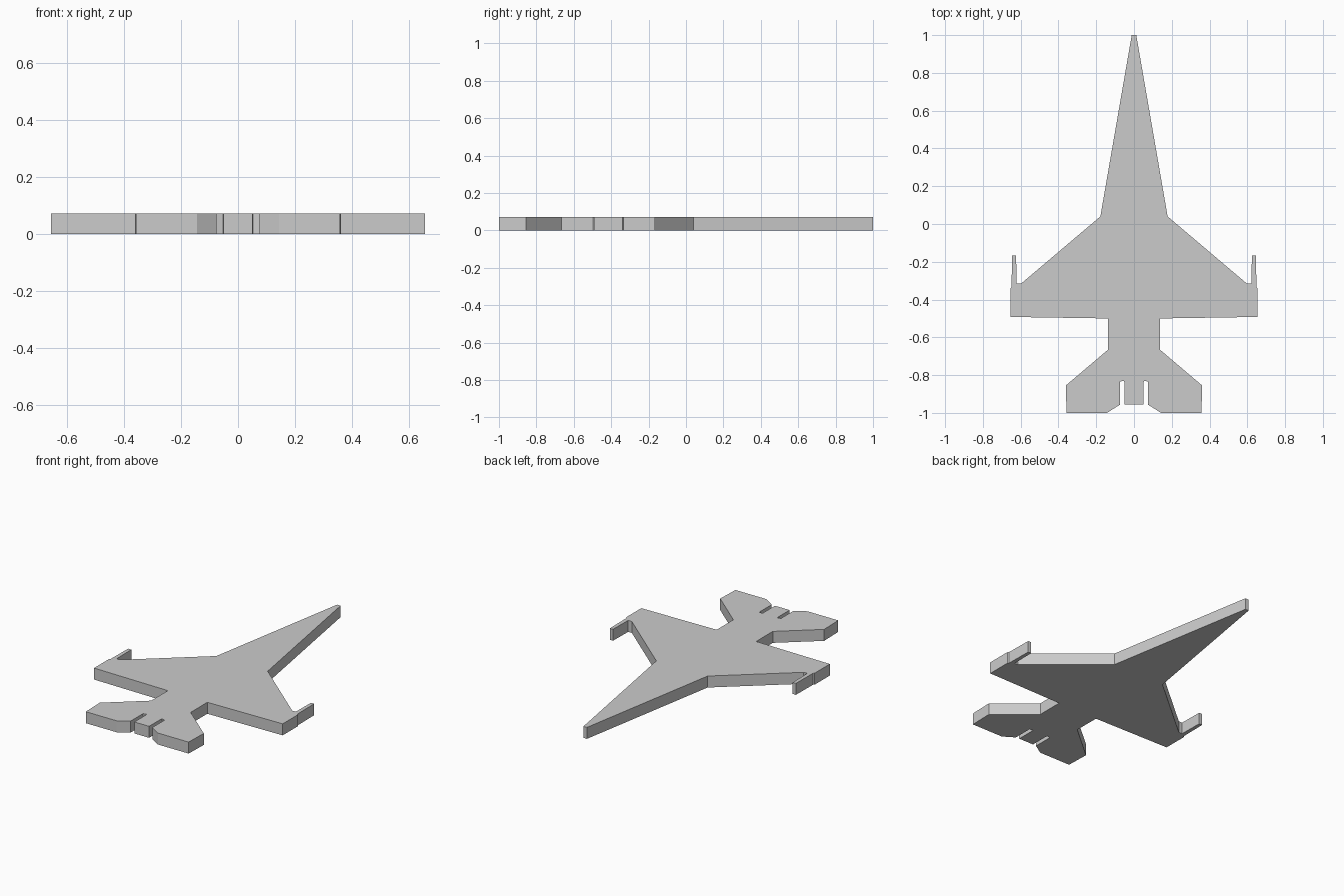
import bpy, bmesh

if "Cube" in bpy.data.objects:
    bpy.data.objects.remove(bpy.data.objects["Cube"])

THICKNESS = 0.072

# Right half of the plan outline, nose to tail
half_outline = [
    (0.012, 1.0), (0.178, 0.04),                                   # nose
    (0.597, -0.315), (0.622, -0.315),                              # wing leading edge
    (0.624, -0.167), (0.646, -0.167), (0.648, -0.335),             # wingtip rail
    (0.655, -0.34), (0.655, -0.492), (0.137, -0.5),                # wing trailing edge
    (0.137, -0.665), (0.361, -0.855), (0.357, -1.0),               # tailplane
    (0.143, -1.0), (0.075, -0.957),
    (0.075, -0.834), (0.053, -0.83), (0.051, -0.84), (0.051, -0.955),  # slot beside nozzle
]

# Mirror the half outline into a closed loop and extrude it
outline = half_outline + [(-x, y) for x, y in reversed(half_outline)]
bm = bmesh.new()
face = bm.faces.new([bm.verts.new((x, y, 0)) for x, y in outline])
top = bmesh.ops.extrude_face_region(bm, geom=[face], use_keep_orig=True)["geom"]
top_verts = [g for g in top if isinstance(g, bmesh.types.BMVert)]
bmesh.ops.translate(bm, verts=top_verts, vec=(0, 0, THICKNESS))
bmesh.ops.recalc_face_normals(bm, faces=bm.faces)

mesh = bpy.data.meshes.new("jet_silhouette")
bm.to_mesh(mesh)
bm.free()
jet = bpy.data.objects.new("jet_silhouette", mesh)
bpy.context.collection.objects.link(jet)
